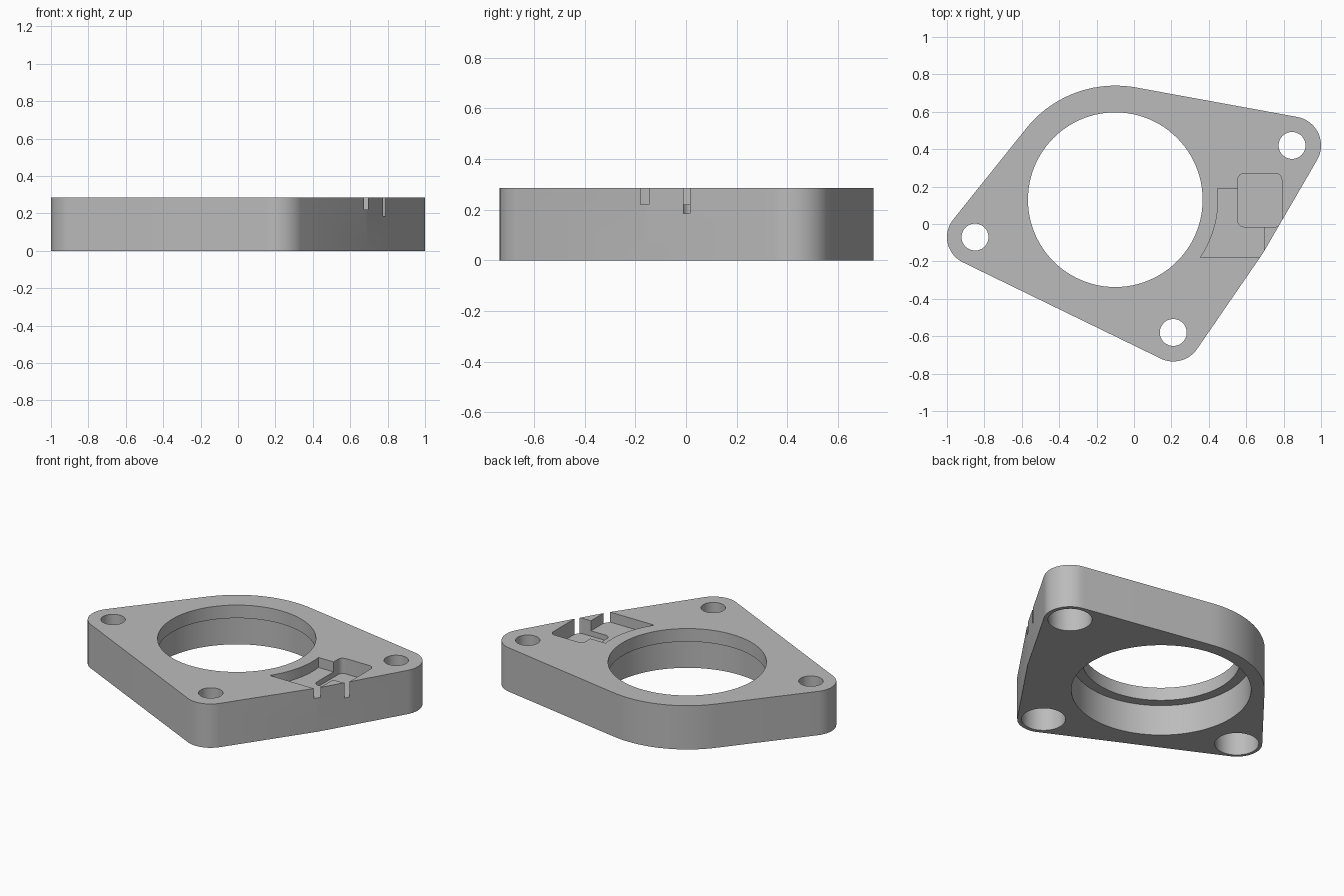
import bpy
import bmesh
from math import sin, cos, tau, asin, pi
from mathutils import Vector
from mathutils.geometry import convex_hull_2d

cube = bpy.data.objects.get("Cube")
if cube:
    bpy.data.objects.remove(cube, do_unlink=True)

HEIGHT = 0.285
LEDGE = 0.2
BORE = (-0.1, 0.13)
BOLTS = [(-0.85, -0.07), (0.845, 0.42), (0.21, -0.58)]

grey = bpy.data.materials.new("plain grey")
grey.use_nodes = True
COLOUR = (0.5, 0.5, 0.5, 1)
grey.diffuse_color = COLOUR
grey.node_tree.nodes["Principled BSDF"].inputs["Base Color"].default_value = COLOUR


def circle(centre, radius, count=96):
    return [(centre[0] + radius * cos(tau * i / count),
             centre[1] + radius * sin(tau * i / count)) for i in range(count)]


def hull(points):
    vectors = [Vector(p) for p in points]
    return [points[i] for i in convex_hull_2d(vectors)]


def prism(name, outline, bottom, top):
    """Extrude a flat outline between two heights."""
    bm = bmesh.new()
    face = bm.faces.new([bm.verts.new((x, y, bottom)) for x, y in outline])
    grown = bmesh.ops.extrude_face_region(bm, geom=[face])["geom"]
    moved = [v for v in grown if isinstance(v, bmesh.types.BMVert)]
    bmesh.ops.translate(bm, verts=moved, vec=(0, 0, top - bottom))
    bmesh.ops.recalc_face_normals(bm, faces=bm.faces)
    mesh = bpy.data.meshes.new(name)
    bm.to_mesh(mesh)
    bm.free()
    mesh.materials.append(grey)
    obj = bpy.data.objects.new(name, mesh)
    bpy.context.collection.objects.link(obj)
    return obj


def cut(body, name, outline, bottom, top):
    """Subtract a prism from the body and discard the cutter."""
    cutter = prism(name, outline, bottom, top)
    cutter.hide_render = True
    mod = body.modifiers.new(name, "BOOLEAN")
    mod.operation = "DIFFERENCE"
    mod.solver = "EXACT"
    mod.object = cutter
    bpy.context.view_layer.objects.active = body
    bpy.ops.object.modifier_apply(modifier=mod.name)
    bpy.data.objects.remove(cutter, do_unlink=True)


# Flange body: bolt lugs and bore boss wrapped in one outline
outline = circle(BORE, 0.61)
for bolt in BOLTS:
    outline += circle(bolt, 0.155 if bolt[0] > 0 else 0.15, 48)
outline.append((0.69, -0.155))
plate = prism("flange_plate", hull(outline), 0, HEIGHT)

# Main bore, wider below the ledge
cut(plate, "bore", circle(BORE, 0.467), -0.1, 0.4)
cut(plate, "bore_recess", circle(BORE, 0.53), -0.1, LEDGE)

# Bolt holes with wide recesses underneath
for bolt in BOLTS:
    cut(plate, "bolt_hole", circle(bolt, 0.072, 48), -0.1, 0.4)
    cut(plate, "bolt_recess", circle(bolt, 0.13, 48), -0.1, LEDGE)

# Shallow pocket whose inner side follows the bore
R = 0.55
low, high = -0.18, 0.19
a0, a1 = asin((low - BORE[1]) / R), asin((high - BORE[1]) / R)
arc = [a0 + (a1 - a0) * i / 16 for i in range(17)]
pocket = [(BORE[0] + R * cos(a), BORE[1] + R * sin(a)) for a in arc]
pocket += [(0.695, high), (0.695, low)]
cut(plate, "curved_pocket", pocket, 0.22, 0.4)

# Deeper rounded pocket that breaks through the side
corners = []
for x in (0.588, 0.757):
    for y in (0.018, 0.237):
        corners += circle((x, y), 0.033, 24)
cut(plate, "deep_pocket", hull(corners), 0.185, 0.4)

# Smooth curved walls, sharp rims
bpy.ops.object.select_all(action="DESELECT")
plate.select_set(True)
bpy.context.view_layer.objects.active = plate
bpy.ops.object.shade_smooth_by_angle(angle=pi / 6)
